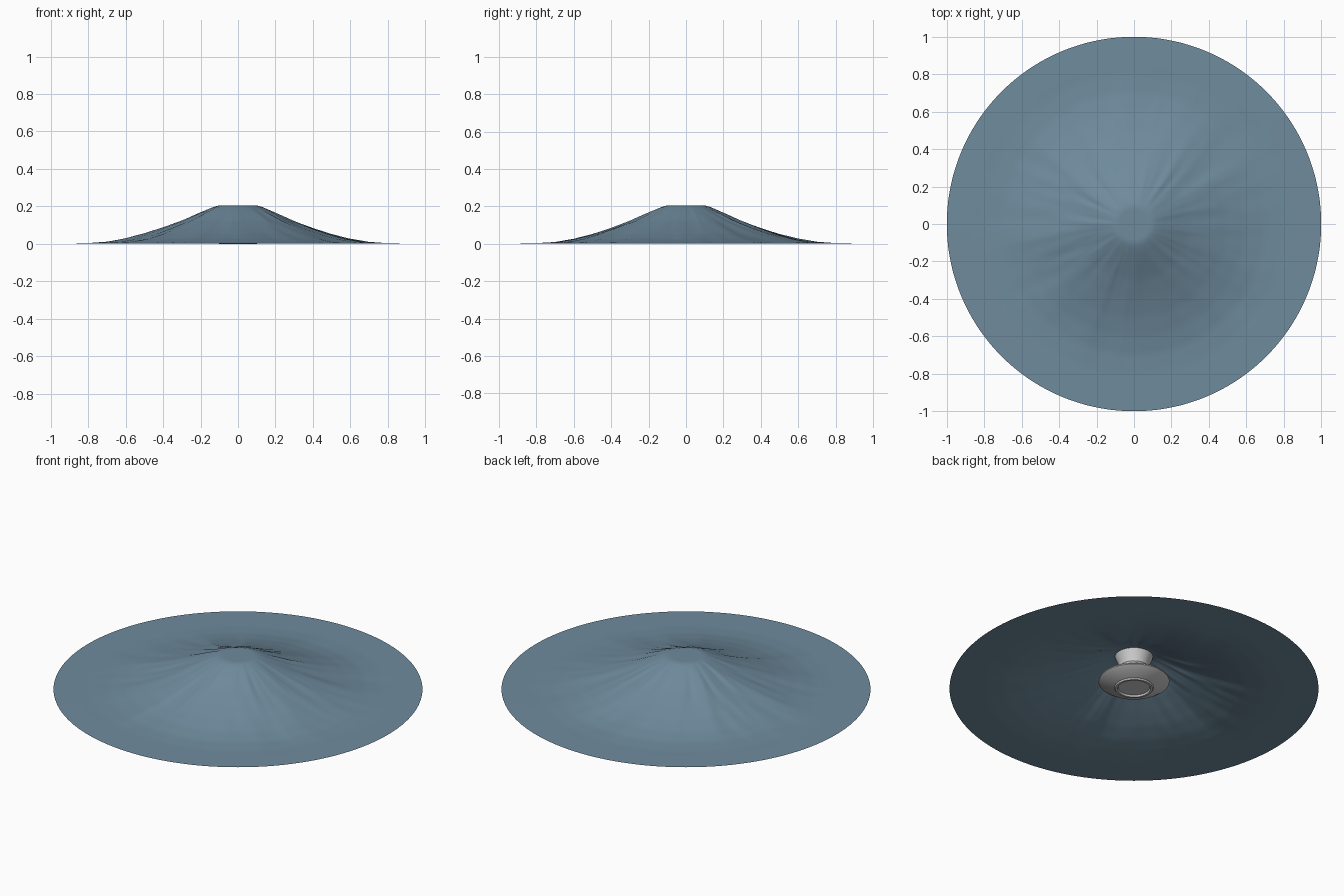
import bpy, bmesh, math, random
from mathutils import noise, Vector

if "Cube" in bpy.data.objects:
    bpy.data.objects.remove(bpy.data.objects["Cube"])

random.seed(4)


def finish(name, bm, angle, color=None):
    me = bpy.data.meshes.new(name)
    bm.to_mesh(me)
    bm.free()
    ob = bpy.data.objects.new(name, me)
    bpy.context.collection.objects.link(ob)
    if color:
        mat = bpy.data.materials.new(name + "_colour")
        mat.diffuse_color = color
        mat.use_nodes = True
        mat.node_tree.nodes["Principled BSDF"].inputs["Base Color"].default_value = mat.diffuse_color
        me.materials.append(mat)
    bpy.ops.object.select_all(action='DESELECT')
    ob.select_set(True)
    bpy.context.view_layer.objects.active = ob
    bpy.ops.object.shade_smooth_by_angle(angle=math.radians(angle))
    return ob


def polar_surface(radii, heights, segs):
    """Rings around z, with poles where the radius is zero."""
    bm = bmesh.new()
    rings = []
    for r, h in zip(radii, heights):
        n = 1 if r == 0 else segs
        rings.append([bm.verts.new((r * math.cos(2 * math.pi * i / segs),
                                    r * math.sin(2 * math.pi * i / segs), h))
                      for i in range(n)])
    for a, b in zip(rings, rings[1:]):
        for i in range(segs):
            j = (i + 1) % segs
            quad = [a[i % len(a)], b[i % len(b)], b[j % len(b)], a[j % len(a)]]
            bm.faces.new(list(dict.fromkeys(quad)))
    return bm


# Draped cloth: slope profile sampled by radius
profile = [(0, .205), (.1, .205), (.13, .196), (.2, .166), (.3, .122), (.4, .085),
           (.5, .052), (.6, .026), (.7, .009), (.8, .003), (1, .002)]


def slope(r):
    for (r0, z0), (r1, z1) in zip(profile, profile[1:]):
        if r <= r1:
            return z0 + (z1 - z0) * (r - r0) / (r1 - r0)
    return .002


radii = [0, .04, .08, .1, .115, .13, .16] + [.2 + .025 * i for i in range(33)]
cloth = polar_surface(radii, [0] * len(radii), 144)
for v in cloth.verts:
    r = v.co.xy.length
    a = math.atan2(v.co.y, v.co.x)
    z = slope(r)
    if .1 < r < .85:
        # radial folds that fade at the rim and the hem
        fade = min(1, (r - .1) / .15) * min(1, (.85 - r) / .3)
        d = Vector((math.cos(a) * 4, math.sin(a) * 4, r * 1.5))
        z += fade * (.007 * noise.noise(d) + .004 * noise.noise(d * 2.5))
    v.co.z = min(.21, max(.002, z))
finish("draped_cloth", cloth, 60, (.16, .26, .34, 1))

# Hidden pedestal vase: foot ring, wide low body, narrow neck, flared rim
outline = [(0, .01), (.085, .01), (.09, 0), (.102, 0), (.107, .008), (.165, .027),
           (.193, .045), (.188, .055), (.15, .078), (.1, .105), (.08, .13),
           (.085, .155), (.1, .19), (.103, .2), (.096, .2), (.078, .155),
           (.073, .13), (.093, .1), (.145, .07), (.175, .05), (.1, .02), (0, .018)]
vase = polar_surface([p[0] for p in outline], [p[1] for p in outline], 24)
bmesh.ops.recalc_face_normals(vase, faces=vase.faces)
finish("covered_vase", vase, 30)
